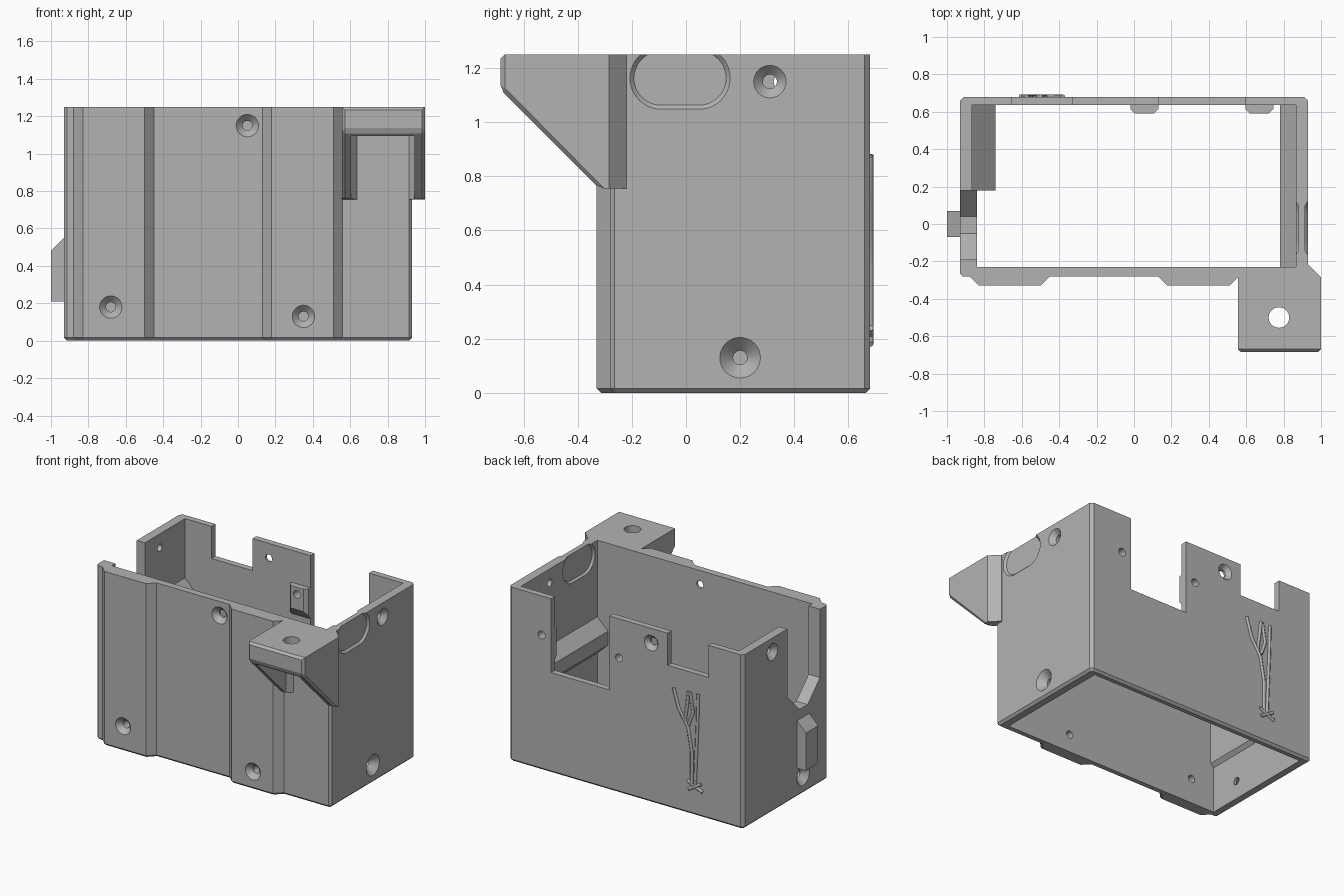
import bpy, bmesh
from mathutils import Vector

old = bpy.data.objects.get("Cube")
if old:
    bpy.data.objects.remove(old, do_unlink=True)

grey = bpy.data.materials.new("plain grey")
grey.use_nodes = True
grey.diffuse_color = (0.45, 0.45, 0.45, 1)
grey.node_tree.nodes["Principled BSDF"].inputs["Base Color"].default_value = grey.diffuse_color


def finish(name, bm):
    bmesh.ops.recalc_face_normals(bm, faces=bm.faces)
    mesh = bpy.data.meshes.new(name)
    bm.to_mesh(mesh)
    bm.free()
    mesh.materials.append(grey)
    obj = bpy.data.objects.new(name, mesh)
    bpy.context.collection.objects.link(obj)
    return obj


def prism(name, pts, axis, a, b, bevel=None, width=0.015):
    """Extrude a profile along an axis, optionally chamfering chosen edges."""
    place = {"x": lambda p, t: (t, p[0], p[1]),
             "y": lambda p, t: (p[0], t, p[1]),
             "z": lambda p, t: (p[0], p[1], t)}[axis]
    bm = bmesh.new()
    face = bm.faces.new([bm.verts.new(place(p, a)) for p in pts])
    ext = bmesh.ops.extrude_face_region(bm, geom=[face])["geom"]
    shift = Vector(place((0, 0), b - a))
    for v in ext:
        if isinstance(v, bmesh.types.BMVert):
            v.co += shift
    bmesh.ops.recalc_face_normals(bm, faces=bm.faces)
    if bevel:
        edges = [e for e in bm.edges if bevel(e)]
        bmesh.ops.bevel(bm, geom=edges, offset=width, segments=1, affect="EDGES")
    return finish(name, bm)


def box(name, x, y, z):
    return prism(name, [(x[0], y[0]), (x[1], y[0]), (x[1], y[1]), (x[0], y[1])], "z", *z)


def cone(center, normal, r1, r2, depth):
    """Round cutter: r1 at the start, r2 at the end along the normal."""
    bm = bmesh.new()
    bmesh.ops.create_cone(bm, cap_ends=True, segments=32, radius1=r1, radius2=r2, depth=depth)
    obj = finish("round_cutter", bm)
    n = Vector(normal)
    obj.rotation_mode = "QUATERNION"
    obj.rotation_quaternion = n.to_track_quat("Z", "Y")
    obj.location = Vector(center) + n * depth / 2
    return obj


def cut(target, cutters):
    """Subtract cutters, keep the resulting mesh and drop the helpers."""
    for c in cutters:
        c.hide_render = True
        mod = target.modifiers.new("cut", "BOOLEAN")
        mod.operation = "DIFFERENCE"
        mod.solver = "EXACT"
        mod.object = c
    bpy.context.view_layer.update()
    mesh = bpy.data.meshes.new_from_object(target.evaluated_get(bpy.context.evaluated_depsgraph_get()))
    target.modifiers.clear()
    target.data = mesh
    for c in cutters:
        bpy.data.objects.remove(c, do_unlink=True)


def screw_hole(center, normal, radius, small=0.026):
    """Through hole with a conical countersink on the outside."""
    c, n = Vector(center), Vector(normal)
    sink = radius - small
    return [cone(c - n * 0.13, n, small, small, 0.2),
            cone(c - n * sink, n, small, radius + 0.01, sink + 0.01)]


# Housing: ribbed front outline, open at top and bottom
outline = [(-.93, -.265), (-.915, -.28), (-.88, -.28), (-.83, -.33), (-.5, -.33), (-.45, -.28),
           (.13, -.28), (.18, -.33), (.51, -.33), (.56, -.28), (.915, -.28), (.93, -.265),
           (.93, .66), (.91, .68), (-.91, .68), (-.93, .66)]
housing = prism("housing", outline, "z", 0, 1.25,
                lambda e: all(v.co.z < .01 for v in e.verts), 0.016)

cutters = [
    box("cavity", (-.865, .865), (-.23, .635), (-1, 2)),
    box("wide_back_notch", (.13, .595), (.6, .8), (.72, 2)),
    box("narrow_back_notch", (-.655, -.33), (.6, .8), (1.02, 2)),
]
for x in (.055, .67):
    cutters.append(cone((x, .5, .97), (0, 1, 0), .028, .028, .3))
for spot in [((.05, -.28, 1.15), (0, -1, 0), .06), ((-.68, -.33, .18), (0, -1, 0), .06),
             ((.35, -.33, .13), (0, -1, 0), .06), ((-.2, .68, 1.145), (0, 1, 0), .055),
             ((.93, .31, 1.15), (1, 0, 0), .06), ((.93, .2, .13), (1, 0, 0), .075),
             ((-.93, .35, 1.15), (-1, 0, 0), .06), ((-.93, 0, .13), (-1, 0, 0), .07)]:
    cutters += screw_hole(*spot)

# Rounded cable slot through the +x wall, chamfered on both faces
for start, r1, r2, depth in ((.8, .1, .1, .2), (.915, .1, .125, .025), (.85, .125, .1, .03)):
    bm = bmesh.new()
    bmesh.ops.create_cone(bm, cap_ends=True, segments=48, radius1=r1, radius2=r2, depth=depth)
    for v in bm.verts:
        across, along, up = v.co.x, v.co.z, v.co.y
        side = .07 if across > .0001 else -.07
        v.co = (start + depth / 2 + along, -.022 + side + across, 1.163 + up)
    cutters.append(finish("slot_cutter", bm))


def latch_notch():
    return prism("latch_notch", [(.18, 2), (.18, .76), (.04, .62), (-.05, .62), (-.19, .76), (-.19, 2)],
                 "x", -1.1, -.8)


cut(housing, cutters + [latch_notch()])

# Thickened pad behind the latch notch
pad = prism("latch_pad", [(-.875, .32), (-.84, .355), (-.84, 1.25), (-.875, 1.25)], "y", -.235, .18)
cut(pad, [latch_notch()])

# Hook on the outside of the -x wall
prism("latch_hook", [(-.92, .21), (-1, .21), (-1, .48), (-.92, .56)], "y", -.07, .07)

# Sloped inner ledges
prism("right_ledge", [(.875, .71), (.78, .62), (.78, .52), (.875, .43)], "y", -.235, .64)
prism("left_ledge", [(-.875, .835), (-.74, .70), (-.74, .68), (-.875, .545)], "y", .18, .64)

# Screw bosses inside the back wall
for name, x in (("boss_inner", .055), ("boss_outer", .67)):
    boss = prism(name, [(.64, .79), (.59, .86), (.59, 1.02), (.64, 1.02)], "x", x - .075, x + .075,
                 lambda e: all(v.co.y < .6 for v in e.verts) and abs(e.verts[0].co.x - e.verts[1].co.x) < .01, .025)
    cut(boss, [cone((x, .5, .97), (0, 1, 0), .028, .028, .3)])

# Mounting bracket with two gussets
bracket = prism("mounting_bracket", [(-.22, 1.25), (-.685, 1.25), (-.685, 1.12), (-.32, .755), (-.22, .755)],
                "x", .555, 1.0, lambda e: all(v.co.y < -.3 for v in e.verts), 0.016)
cut(bracket, [
    prism("opening", [(.605, -.8), (.945, -.8), (.945, -.32), (.91, -.275), (.64, -.275), (.605, -.32)],
          "z", .5, 1.095),
    box("inner_trim", (.5, .9), (-.25, 0), (.5, 1.5)),
    prism("corner_trim", [(.925, -.2), (.925, -.21), (1.02, -.305), (1.02, -.2)], "z", .5, 1.5),
    cone((.775, -.5, .9), (0, 0, 1), .055, .055, .5),
])

# Raised branch ornament on the back
strokes = [[(-.38, .875), (-.42, .74), (-.495, .62), (-.525, .45), (-.525, .22)],
           [(-.5, .88), (-.485, .76), (-.47, .66)],
           [(-.51, .88), (-.535, .74), (-.5, .64)],
           [(-.575, .88), (-.57, .68), (-.56, .45), (-.55, .22)],
           [(-.49, .24), (-.55, .21), (-.61, .185)], [(-.6, .24), (-.55, .21), (-.5, .18)]]
curve = bpy.data.curves.new("branch_relief", "CURVE")
curve.dimensions = "3D"
curve.bevel_depth = .012
curve.bevel_resolution = 1
curve.use_fill_caps = True
for pts in strokes:
    s = curve.splines.new("POLY")
    s.points.add(len(pts) - 1)
    for p, (x, z) in zip(s.points, pts):
        p.co = (x, .681, z, 1)
curve.materials.append(grey)
bpy.context.collection.objects.link(bpy.data.objects.new("branch_relief", curve))
